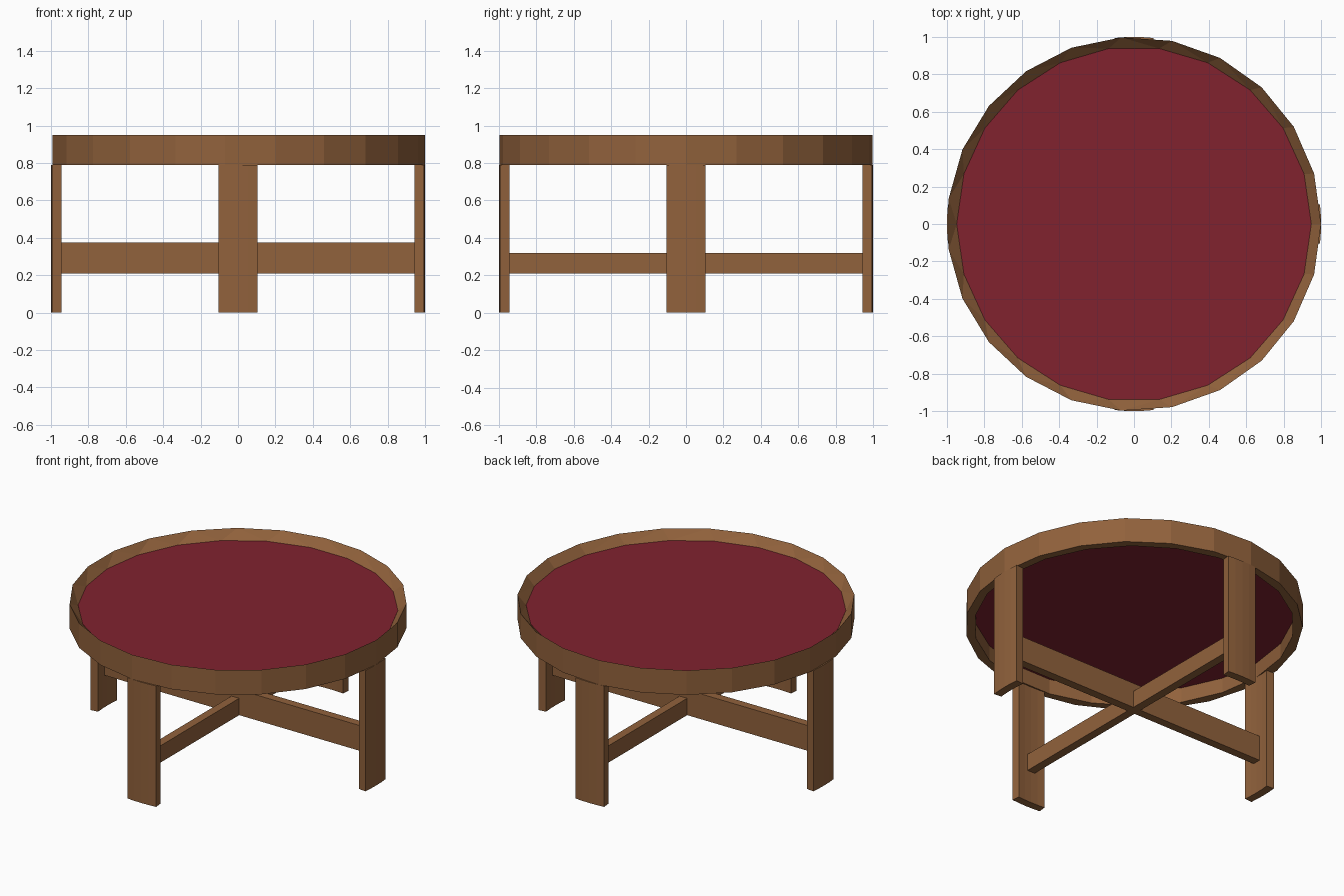
import bpy, bmesh
from math import cos, sin, pi, radians

if "Cube" in bpy.data.objects:
    bpy.data.objects.remove(bpy.data.objects["Cube"])


def material(name, color):
    m = bpy.data.materials.new(name)
    m.diffuse_color = color
    m.use_nodes = True
    m.node_tree.nodes["Principled BSDF"].inputs["Base Color"].default_value = m.diffuse_color
    return m


WOOD = material("wood", (0.285, 0.122, 0.045, 1))
RED = material("red_panel", (0.22, 0.016, 0.028, 1))


def finish(name, bm, mat):
    bmesh.ops.recalc_face_normals(bm, faces=bm.faces)
    me = bpy.data.meshes.new(name)
    bm.to_mesh(me)
    bm.free()
    me.materials.append(mat)
    ob = bpy.data.objects.new(name, me)
    bpy.context.collection.objects.link(ob)
    return ob


def ring(bm, n, r, z):
    return [bm.verts.new((r * cos(2 * pi * i / n), r * sin(2 * pi * i / n), z))
            for i in range(n)]


def loft(bm, a, b):
    """Join two rings whose vertex counts may differ."""
    na, nb, i, j = len(a), len(b), 0, 0
    if na == nb:
        for i in range(na):
            k = (i + 1) % na
            bm.faces.new((a[i], a[k], b[k], b[i]))
        return
    while i < na or j < nb:
        if j >= nb or (i < na and (i + 1) * nb <= (j + 1) * na):
            bm.faces.new((a[i % na], a[(i + 1) % na], b[j % nb]))
            i += 1
        else:
            bm.faces.new((a[i % na], b[(j + 1) % nb], b[j % nb]))
            j += 1


def prism(name, outline, z0, z1, mat):
    bm = bmesh.new()
    lo = [bm.verts.new((x, y, z0)) for x, y in outline]
    hi = [bm.verts.new((x, y, z1)) for x, y in outline]
    bm.faces.new(lo)
    bm.faces.new(hi)
    loft(bm, lo, hi)
    return finish(name, bm, mat)


# Rim: 23-sided outside, 22-sided inside, with a bevelled inner lip
bm = bmesh.new()
rings = [ring(bm, 23, 1.0, 0.79), ring(bm, 23, 1.0, 0.95),
         ring(bm, 22, 0.948, 0.893), ring(bm, 22, 0.948, 0.79)]
for k in range(4):
    loft(bm, rings[k], rings[(k + 1) % 4])
finish("rim", bm, WOOD)

# Red table panel
panel = [(0.948 * cos(2 * pi * i / 22), 0.948 * sin(2 * pi * i / 22)) for i in range(22)]
prism("table_panel", panel, 0.888, 0.894, RED)

# Four curved legs
for name, a in (("right_leg", 0), ("back_leg", 90), ("left_leg", 180), ("front_leg", 270)):
    angles = [radians(a - 6 + 3 * i) for i in range(5)]
    outline = [(cos(t), sin(t)) for t in angles]
    outline += [(0.948 * cos(t), 0.948 * sin(t)) for t in reversed(angles)]
    prism(name, outline, 0, 0.79, WOOD)

# Crossed stretchers
L, T = 0.949, 0.0275
prism("side_to_side_stretcher", [(-L, -T), (L, -T), (L, T), (-L, T)], 0.21, 0.375, WOOD)
prism("front_to_back_stretcher", [(-T, -L), (T, -L), (T, L), (-T, L)], 0.21, 0.32, WOOD)
